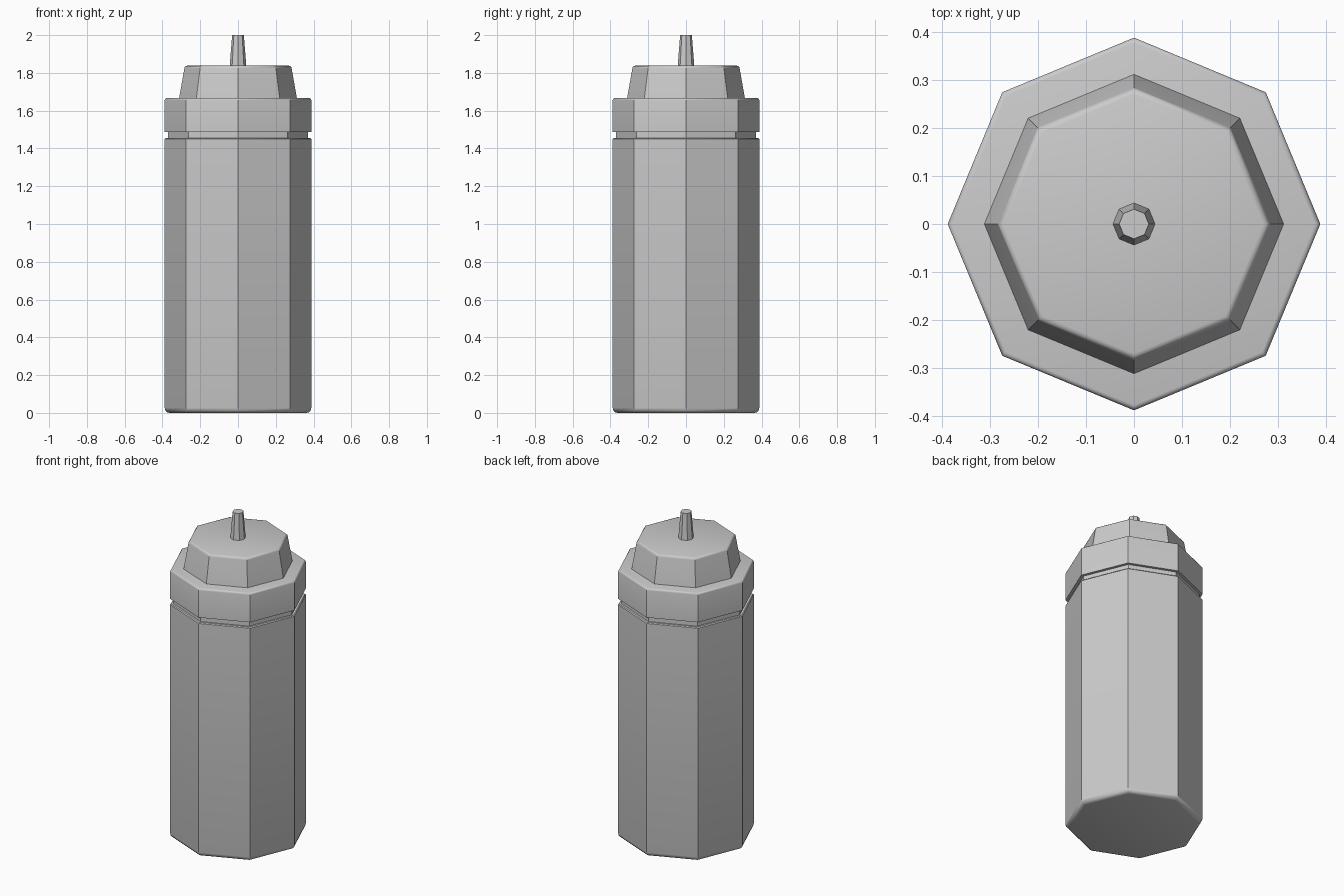
import bpy, bmesh
from math import cos, sin, radians, pi

if "Cube" in bpy.data.objects:
    bpy.data.objects.remove(bpy.data.objects["Cube"])

SIDES = 8


def lathe(name, profile):
    """Closed octagonal solid from (radius, height) points, bottom to top."""
    bm = bmesh.new()
    rings = [[bm.verts.new((r * cos(2 * pi * i / SIDES), r * sin(2 * pi * i / SIDES), z))
              for i in range(SIDES)] for r, z in profile]
    for lower, upper in zip(rings, rings[1:]):
        for i in range(SIDES):
            j = (i + 1) % SIDES
            bm.faces.new((lower[i], lower[j], upper[j], upper[i]))
    bm.faces.new(rings[0][::-1])
    bm.faces.new(rings[-1])
    mesh = bpy.data.meshes.new(name)
    bm.to_mesh(mesh)
    bm.free()
    obj = bpy.data.objects.new(name, mesh)
    bpy.context.collection.objects.link(obj)
    bpy.ops.object.select_all(action='DESELECT')
    obj.select_set(True)
    bpy.context.view_layer.objects.active = obj
    bpy.ops.object.shade_smooth_by_angle(angle=radians(35))
    return obj


def rounded(r, z, size, top, steps=3):
    """Quarter-round corner points for a bottom or top rim."""
    pts = []
    for k in range(steps + 1):
        a = pi / 2 * k / steps
        if top:
            pts.append((r - size + size * cos(a), z - size + size * sin(a)))
        else:
            pts.append((r - size + size * sin(a), z + size - size * cos(a)))
    return pts


R = 0.388

# Bottle body with a recessed neck on top
lathe("bottle_body", rounded(R, 0.0, 0.026, False) + rounded(R, 1.455, 0.005, True, 1)
      + [(0.37, 1.455), (0.37, 1.487)])

# Screw collar
lathe("lid_collar", [(R, 1.487)] + rounded(R, 1.667, 0.011, True))

# Tapered cap with a softened upper rim
lathe("cap", [(0.312, 1.665), (0.284, 1.824), (0.282, 1.831), (0.277, 1.836), (0.270, 1.838)])

# Nozzle
lathe("nozzle", [(0.044, 1.836), (0.031, 2.0)])
